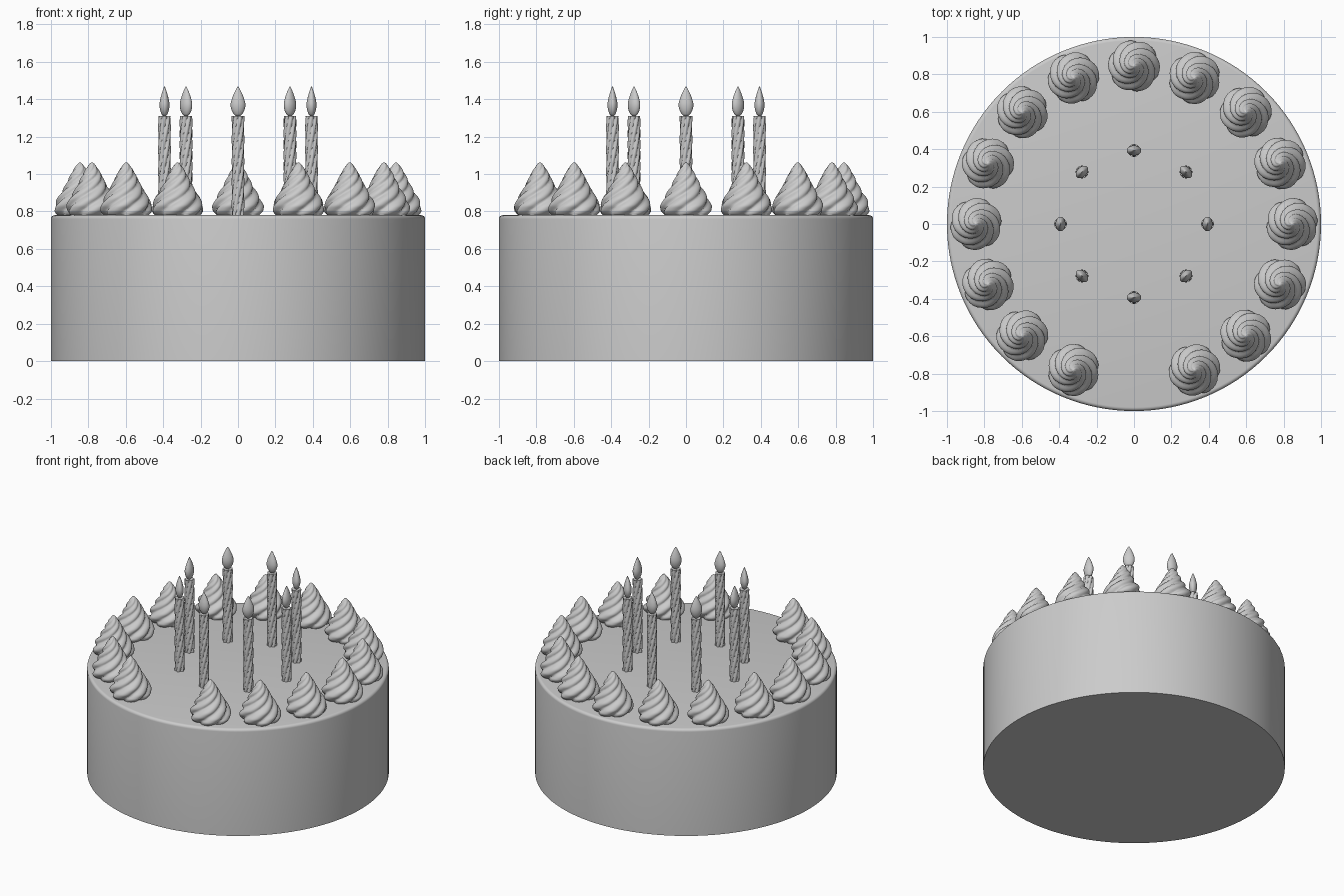
import bpy, bmesh
from math import sin, cos, pi, tau, radians

cube = bpy.data.objects.get("Cube")
if cube:
    bpy.data.objects.remove(cube, do_unlink=True)

TOP = 0.78

# One plain grey for everything
grey = bpy.data.materials.new("plain grey")
grey.use_nodes = True
grey.diffuse_color = (0.6, 0.6, 0.6, 1)
grey.node_tree.nodes["Principled BSDF"].inputs["Base Color"].default_value = (0.6, 0.6, 0.6, 1)


def loft(name, rings, sides, point):
    """Mesh of stacked closed rings; point(ring, angle) gives each vertex."""
    bm = bmesh.new()
    loops = [[bm.verts.new(point(r, tau * i / sides)) for i in range(sides)] for r in rings]
    for low, high in zip(loops, loops[1:]):
        for i in range(sides):
            j = (i + 1) % sides
            bm.faces.new((low[i], low[j], high[j], high[i]))
    bm.faces.new(loops[0][::-1])
    bm.faces.new(loops[-1])
    mesh = bpy.data.meshes.new(name)
    bm.to_mesh(mesh)
    bm.free()
    mesh.materials.append(grey)
    return mesh


def place(name, mesh, radius, angle, z, turn=0):
    ob = bpy.data.objects.new(name, mesh)
    bpy.context.collection.objects.link(ob)
    ob.location = (radius * cos(angle), radius * sin(angle), z)
    ob.rotation_euler.z = angle + turn
    return ob


def smooth(mesh, limit):
    mesh.shade_smooth()
    mesh.set_sharp_from_angle(angle=radians(limit))


def profile_at(profile, t):
    """Interpolate (height, radius) pairs at height t."""
    for (z0, r0), (z1, r1) in zip(profile, profile[1:]):
        if t <= z1:
            f = (t - z0) / (z1 - z0)
            return r0 + (r1 - r0) * f
    return profile[-1][1]


# Cake body with a small rounded top rim
rim = 0.02
cake_rings = [(0, 1)] + [(TOP - rim + rim * sin(a), 1 - rim + rim * cos(a))
                         for a in (k * pi / 10 for k in range(6))]
cake = loft("cake", cake_rings, 128, lambda r, a: (r[1] * cos(a), r[1] * sin(a), r[0]))
smooth(cake, 40)
place("cake", cake, 0, 0, 0)

# Piped cream swirls: lobed rings that twist and narrow to a peak
CREAM = [(0, 0.115), (0.02, 0.13), (0.05, 0.131), (0.09, 0.116), (0.13, 0.092),
         (0.17, 0.07), (0.21, 0.052), (0.25, 0.03), (0.275, 0.012), (0.283, 0.003)]


def cream_point(z, a):
    lobe = abs(cos(3 * (a - 9 * z - 30 * z * z))) ** 0.8
    r = profile_at(CREAM, z) * (0.86 + 0.2 * lobe)
    return (r * cos(a), r * sin(a), z)


cream = loft("cream_swirl", [0.283 * k / 36 for k in range(37)], 60, cream_point)
smooth(cream, 60)
for k in range(16):
    if k != 12:  # gap at the front
        place(f"cream_swirl_{k + 1}", cream, 0.845, k * tau / 16, TOP)


# Twisted candles and flattened teardrop flames
def candle_point(z, a):
    r = 0.025 + 0.009 * abs(cos(3 * (a - 9 * z)))
    return (r * cos(a), r * sin(a), z)


candle = loft("candle", [0.53 * k / 40 for k in range(41)], 36, candle_point)
smooth(candle, 45)

FLAME = [(0, 0.012), (0.012, 0.024), (0.03, 0.034), (0.05, 0.039), (0.07, 0.039),
         (0.095, 0.032), (0.12, 0.022), (0.145, 0.01), (0.158, 0.002)]
flame = loft("flame", FLAME, 24, lambda r, a: (0.68 * r[1] * cos(a), r[1] * sin(a), r[0]))
smooth(flame, 60)
for k in range(8):
    angle = k * tau / 8
    place(f"candle_{k + 1}", candle, 0.393, angle, TOP)
    place(f"flame_{k + 1}", flame, 0.393, angle, TOP + 0.53)
